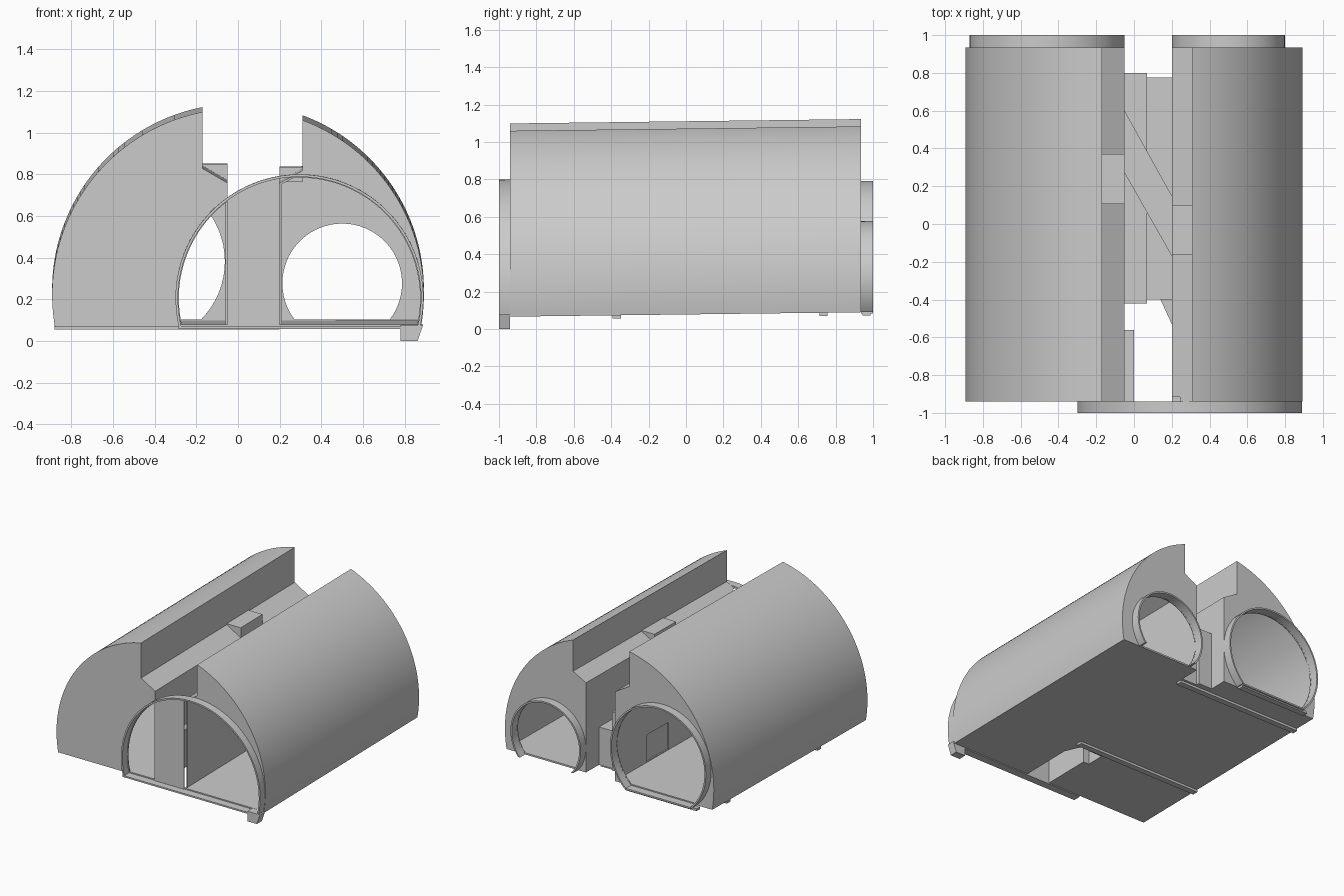
import bpy, bmesh, math
from mathutils import Vector

if "Cube" in bpy.data.objects:
    bpy.data.objects.remove(bpy.data.objects["Cube"])

SLOPE = 0.0125   # whole structure climbs gently towards the back
FLOOR = 0.078


def finish(obj):
    bpy.ops.object.select_all(action='DESELECT')
    obj.select_set(True)
    bpy.context.view_layer.objects.active = obj
    for m in list(obj.modifiers):
        bpy.ops.object.modifier_apply(modifier=m.name)
    bpy.ops.object.shade_smooth_by_angle(angle=math.radians(25))


def prism(name, pts, lo, hi, axis='Y'):
    """Extrude a 2D outline: axis Y takes (x, z) points, axis Z takes (x, y)."""
    bm = bmesh.new()
    if axis == 'Y':
        vs = [bm.verts.new((a, lo, b)) for a, b in pts]
        move = Vector((0, hi - lo, 0))
    else:
        vs = [bm.verts.new((a, b, lo)) for a, b in pts]
        move = Vector((0, 0, hi - lo))
    face = bm.faces.new(vs)
    ext = bmesh.ops.extrude_face_region(bm, geom=[face], use_keep_orig=True)
    bmesh.ops.translate(bm, vec=move,
                        verts=[g for g in ext['geom'] if isinstance(g, bmesh.types.BMVert)])
    for v in bm.verts:
        v.co.z += SLOPE * v.co.y
    bmesh.ops.recalc_face_normals(bm, faces=bm.faces)
    me = bpy.data.meshes.new(name)
    bm.to_mesh(me)
    bm.free()
    obj = bpy.data.objects.new(name, me)
    bpy.context.collection.objects.link(obj)
    return obj


def box(name, x0, x1, y0, y1, z0, z1):
    return prism(name, [(x0, z0), (x1, z0), (x1, z1), (x0, z1)], y0, y1)


def arc(cx, cz, r, a0, a1, n=40):
    return [(cx + r * math.cos(a0 + (a1 - a0) * i / n),
             cz + r * math.sin(a0 + (a1 - a0) * i / n)) for i in range(n + 1)]


def vault(cx, cz, r, zmin, n=48):
    """Arch outline: a circle cut flat at zmin."""
    a = math.asin((zmin - cz) / r)
    return arc(cx, cz, r, a, math.pi - a, n)


def ring(name, cx, cz, r, y0, y1, t=0.012):
    pts = vault(cx, cz, r, FLOOR) + vault(cx, cz, r - t, FLOOR)[::-1]
    finish(prism(name, pts, y0, y1))


def opening(obj, cutter):
    cutter.hide_render = True
    m = obj.modifiers.new('opening', 'BOOLEAN')
    m.object = cutter
    m.operation = 'DIFFERENCE'
    m.solver = 'EXACT'
    return cutter


# Portals: centre x, centre z, radius
FRONT, BACK_L, BACK_R = (0.295, 0.217, 0.595), (-0.46, 0.37, 0.41), (0.5, 0.265, 0.30)
CZ, R = 0.235, 0.892


def half_shell(name, slot_x, ledge_x, ledge_z, wall_x, back, door):
    """Hollow half vault with stepped slot side, portal openings and a side door."""
    s = 1 if slot_x > 0 else -1
    low = math.asin((FLOOR - CZ) / R)
    top = math.acos(abs(slot_x) / R)
    pts = [(s * x, z) for x, z in arc(0, CZ, R, low, top)]
    pts += [(slot_x, ledge_z), (wall_x, 0.77), (wall_x, FLOOR)]
    shell = prism(name, pts, -0.94, 0.935)
    m = shell.modifiers.new('thickness', 'SOLIDIFY')
    m.thickness, m.offset, m.use_even_offset = 0.01, -1, True
    cx, cz, r = FRONT
    c = [opening(shell, prism('cut', vault(cx, cz, r - 0.016, FLOOR + 0.013), -1.05, -0.915))]
    cx, cz, r = back
    c.append(opening(shell, prism('cut', vault(cx, cz, r - 0.013, FLOOR + 0.013), 0.91, 1.05)))
    c.append(opening(shell, box('cut', wall_x - 0.03, wall_x + 0.03, *door, FLOOR + 0.015, 0.30)))
    finish(shell)
    for o in c:
        bpy.data.objects.remove(o)


half_shell('left_vault', -0.17, -0.05, 0.84, -0.05, BACK_L, (0.30, 0.57))
half_shell('right_vault', 0.31, 0.2, 0.83, 0.2, BACK_R, (-0.14, 0.12))

# Portal collars at both ends
ring('front_portal', *FRONT, -1.0, -0.94)
ring('back_left_portal', *BACK_L, 0.935, 1.0)
ring('back_right_portal', *BACK_R, 0.935, 1.0)
box('front_sill', -0.285, 0.87, -1.0, -0.94, FLOOR - 0.008, FLOOR + 0.004)
box('back_sill', -0.74, -0.18, 0.935, 1.0, FLOOR - 0.008, FLOOR + 0.004)
prism('front_foot', [(0.78, 0.0125), (0.862, 0.0125), (0.888, 0.09), (0.78, 0.09)], -1.0, -0.94)

# Front infill wall beneath the arch, in the slot
cx, cz, r = FRONT
xs = [-0.05 + 0.25 * i / 8 for i in range(9)]
prism('slot_front_wall', [(0.2, FLOOR), (-0.05, FLOOR)] +
      [(x, cz + math.sqrt(r * r - (x - cx) ** 2) - 0.004) for x in xs], -0.945, -0.94)

# Rooms filling the slot and the slanting passage that joins both tunnels
box('slot_room_tall', -0.05, 0.07, -0.42, 0.80, FLOOR, 0.53)
box('slot_room_low', 0.07, 0.2, -0.40, 0.775, FLOOR, 0.37)
prism('cross_passage', [(-0.05, 0.27), (-0.05, 0.60), (0.2, 0.15), (0.2, -0.17)], 0.2, 0.56, 'Z')
prism('slot_wedge', [(0.14, -0.40), (0.2, -0.40), (0.2, -0.53)], FLOOR, 0.26, 'Z')
box('side_cabinet', -0.05, 0.0, -0.94, -0.56, FLOOR, 0.37)

# Level pads on the sloping ledges
box('left_ledge_pad', -0.17, -0.05, 0.105, 0.37, 0.765, 0.848)
box('right_ledge_pad', 0.2, 0.31, -0.165, 0.10, 0.765, 0.836)

# Cross beams under the floor
for i, (x0, x1, y) in enumerate([(-0.88, 0.2, -0.37), (-0.88, 0.2, 0.735), (-0.78, -0.18, 0.965)]):
    box(f'floor_beam_{i + 1}', x0, x1, y - 0.022, y + 0.022, FLOOR - 0.018, FLOOR)
